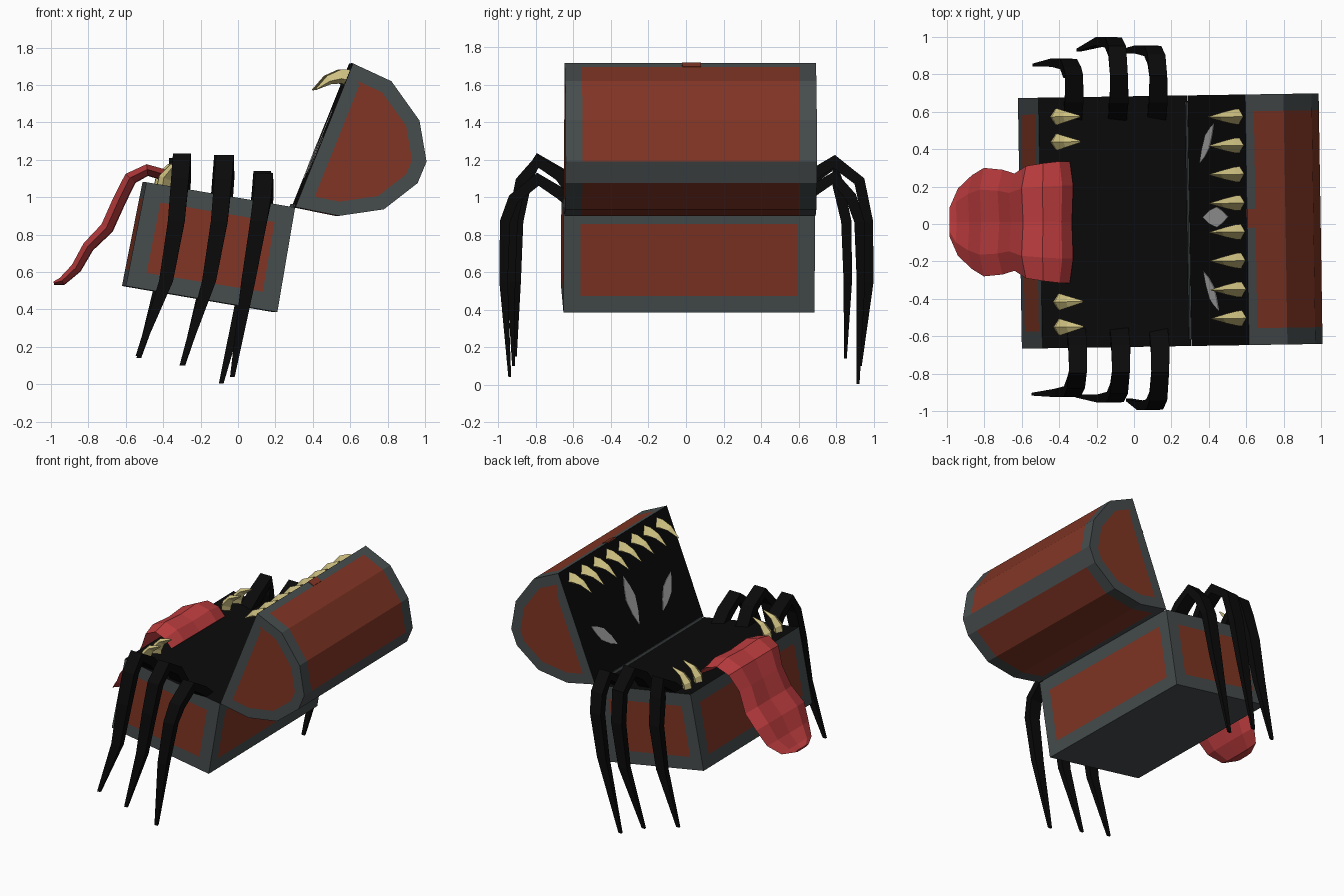
import bpy, bmesh, math
from mathutils import Vector, Matrix

if "Cube" in bpy.data.objects:
    bpy.data.objects.remove(bpy.data.objects["Cube"])


def material(name, rgb):
    m = bpy.data.materials.new(name)
    m.diffuse_color = (*rgb, 1)
    m.use_nodes = True
    m.node_tree.nodes["Principled BSDF"].inputs["Base Color"].default_value = m.diffuse_color
    return m


RED = material("red brown wood", (0.22, 0.036, 0.018))
IRON = material("dark iron", (0.062, 0.073, 0.075))
BLACK = material("black", (0.003, 0.003, 0.003))
PINK = material("tongue red", (0.52, 0.047, 0.05))
BONE = material("bone yellow", (0.62, 0.53, 0.22))
GREY = material("eye grey", (0.42, 0.42, 0.42))

YAW = Matrix.Rotation(math.radians(0.9), 4, 'Z')   # whole chest is turned slightly
CY, HALF, TRIM = 0.013, 0.67, 0.09                 # chest centre, half width, trim width


def finish(name, bm, mats, yaw=True):
    bmesh.ops.recalc_face_normals(bm, faces=bm.faces)
    if yaw:
        bm.transform(YAW)
    me = bpy.data.meshes.new(name)
    bm.to_mesh(me)
    bm.free()
    for m in mats:
        me.materials.append(m)
    ob = bpy.data.objects.new(name, me)
    bpy.context.collection.objects.link(ob)
    return ob


def sweep(name, path, widths, thicks, axis, profile, mat, yaw=True):
    """Carry a unit profile along a path; width lies along the fixed axis."""
    bm = bmesh.new()
    pts = [Vector(p) for p in path]
    side = Vector(axis)
    rings = []
    for i, p in enumerate(pts):
        t = pts[min(i + 1, len(pts) - 1)] - pts[max(i - 1, 0)]
        up = side.cross(t).normalized()
        rings.append([bm.verts.new(p + side * (u * widths[i] / 2) + up * (v * thicks[i] / 2))
                      for u, v in profile])
    n = len(profile)
    for a, b in zip(rings, rings[1:]):
        for k in range(n):
            bm.faces.new((a[k], a[(k + 1) % n], b[(k + 1) % n], b[k]))
    bm.faces.new(rings[0])
    bm.faces.new(rings[-1])
    return finish(name, bm, [mat], yaw)


def extrude_profile(name, prof, black_segs, red_segs, inset):
    """Chest shell: xz profile across y with trim strips and inset end panels."""
    bm = bmesh.new()
    ys = [CY - HALF, CY - HALF + TRIM, CY + HALF - TRIM, CY + HALF]
    rows = [[bm.verts.new((x, y, z)) for x, z in prof] for y in ys]
    n = len(prof)
    for r in range(3):
        for k in range(n):
            f = bm.faces.new((rows[r][k], rows[r][(k + 1) % n],
                              rows[r + 1][(k + 1) % n], rows[r + 1][k]))
            f.material_index = 2 if k in black_segs else int(not (k in red_segs and r == 1))
    ends = [bm.faces.new(rows[0]), bm.faces.new(rows[3])]
    for f in ends:
        f.material_index = 1
    bmesh.ops.recalc_face_normals(bm, faces=bm.faces)
    bmesh.ops.inset_individual(bm, faces=ends, thickness=inset, use_even_offset=True)
    for f in ends:
        f.material_index = 0
    return finish(name, bm, [RED, IRON, BLACK])


def lerp(a, b, d):
    a, b = Vector(a), Vector(b)
    return tuple(a + (b - a).normalized() * d)


# Chest base: tilted box, black mouth on top, trimmed wooden panels
A, B, C, D = (-0.50, 1.08), (-0.61, 0.525), (0.20, 0.385), (0.295, 0.945)
extrude_profile("chest_base",
                [A, lerp(A, B, TRIM), lerp(B, A, TRIM), B, C, lerp(C, D, TRIM), lerp(D, C, TRIM), D],
                {7}, {1, 5}, 0.095)

# Lid: faceted half barrel, opened back
H, T = (0.297, 0.947), (0.605, 1.715)
S, E = (0.81, 1.62), (0.53, 0.90)
extrude_profile("chest_lid",
                [H, T, lerp(T, S, 0.05), S, (0.96, 1.41), (0.998, 1.19), (0.95, 1.075),
                 (0.77, 0.935), E, lerp(H, E, 0.05)],
                {0}, {2, 3, 4, 6, 7, 8}, 0.075)


# Thin plates lying on the mouth plane or the lid edge
def plate(name, outline, origin, right, up, mat):
    bm = bmesh.new()
    r, u = Vector(right).normalized(), Vector(up).normalized()
    nrm = r.cross(u) * 0.004
    o = Vector(origin)
    lo, hi = ([bm.verts.new(o + r * a + u * b + nrm * s) for a, b in outline] for s in (-1, 1))
    n = len(outline)
    bm.faces.new(lo)
    bm.faces.new(hi)
    for k in range(n):
        bm.faces.new((lo[k], lo[(k + 1) % n], hi[(k + 1) % n], hi[k]))
    return finish(name, bm, [mat])


def on_lid(y, d):
    x, z = lerp(H, T, d)
    return (x, y, z)


LID_UP = (T[0] - H[0], 0, T[1] - H[1])
for name, y, d, length, width, ang in (("eye_left", 0.425, 0.27, 0.30, 0.09, -45),
                                       ("eye_middle", 0.03, 0.38, 0.36, 0.11, 0),
                                       ("eye_right", -0.365, 0.30, 0.30, 0.09, 45)):
    spindle = [(0, -.5), (.32, -.25), (.5, .05), (.3, .28), (0, .5), (-.3, .28), (-.5, .05), (-.32, -.25)]
    c, s = math.cos(math.radians(ang)), math.sin(math.radians(ang))
    shape = [(u * width * c - v * length * s, u * width * s + v * length * c) for u, v in spindle]
    plate(name, shape, on_lid(y, d), (0, 1, 0), LID_UP, GREY)

plate("lock_plate", [(-.05, 0), (.05, 0), (.05, .05), (-.05, .05)], (T[0], 0.02, T[1]),
      (0, 1, 0), (S[0] - T[0], 0, S[1] - T[1]), RED)
plate("hinge_strip", [(-.635, -.008), (.635, -.008), (.635, .012), (-.635, .012)],
      (0.290, CY, 0.951), (0, 1, 0), LID_UP, IRON)

# Teeth: curved four-sided fangs
FANG = [(-1, -0.3), (0, 1), (1, -0.3), (0, -1)]
for i in range(8):
    y = 0.565 - i * 0.154
    sweep(f"upper_tooth_{i + 1}", [(0.60, y, 1.635), (0.545, y, 1.645), (0.48, y, 1.627), (0.405, y, 1.573)],
          [0.085, 0.08, 0.05, 0.004], [0.10, 0.075, 0.05, 0.004], (0, 1, 0), FANG, BONE)
for i, y in enumerate((0.58, 0.445, -0.41, -0.545)):
    sweep(f"lower_tooth_{i + 1}", [(-0.405, y, 1.04), (-0.395, y, 1.10), (-0.355, y, 1.155), (-0.28, y, 1.19)],
          [0.08, 0.09, 0.06, 0.01], [0.08, 0.075, 0.05, 0.01], (0, 1, 0), FANG, BONE)

# Tongue: wide grooved strip hanging over the rim
TONGUE = [(-1, .1), (-.6, .9), (0, .6), (.6, .9), (1, .1), (.6, -.8), (0, -.9), (-.6, -.8)]
t_path = [(-0.345, 1.06), (-0.40, 1.12), (-0.485, 1.145), (-0.575, 1.10), (-0.635, 0.98),
          (-0.70, 0.835), (-0.80, 0.735), (-0.865, 0.62), (-0.94, 0.55), (-0.985, 0.54)]
sweep("tongue", [(x, 0.01, z) for x, z in t_path],
      [0.65, 0.65, 0.63, 0.60, 0.52, 0.56, 0.58, 0.50, 0.36, 0.16],
      [0.06, 0.07, 0.07, 0.08, 0.08, 0.08, 0.07, 0.065, 0.05, 0.02], (0, 1, 0), TONGUE, PINK, False)

# Spider legs: side, x at hip, peak height, outermost y, tip x/y/z
LEGS = {"right_leg_1": (-1, -0.30, 1.235, 0.925, (-0.535, 0.91, 0.15)),
        "right_leg_2": (-1, -0.07, 1.225, 0.955, (-0.30, 0.92, 0.10)),
        "right_leg_3": (-1, 0.14, 1.13, 0.995, (-0.03, 0.94, 0.04)),
        "left_leg_1": (1, -0.32, 1.21, 0.885, (-0.53, 0.85, 0.14)),
        "left_leg_2": (1, -0.08, 1.225, 1.0, (-0.295, 0.93, 0.10)),
        "left_leg_3": (1, 0.13, 1.14, 0.955, (-0.09, 0.918, 0.003))}
SQUARE = [(-1, -1), (1, -1), (1, 1), (-1, 1)]
for name, (s, x, zp, yo, tip) in LEGS.items():
    rim = 1.0 - 0.17 * x
    path = [(x - 0.01, s * 0.57, rim - 0.04), (x, s * 0.67, zp - 0.11), (x, s * 0.79, zp - 0.035),
            (x - 0.01, s * (yo - 0.075), zp - 0.14), (x - 0.03, s * (yo - 0.03), 0.87),
            (x - 0.085, s * (yo - 0.022), 0.55), (tip[0], s * tip[1], tip[2])]
    sweep(name, path, [0.10, 0.10, 0.095, 0.095, 0.09, 0.075, 0.025],
          [0.06, 0.065, 0.07, 0.06, 0.055, 0.045, 0.015], (1, 0, 0), SQUARE, BLACK, False)
